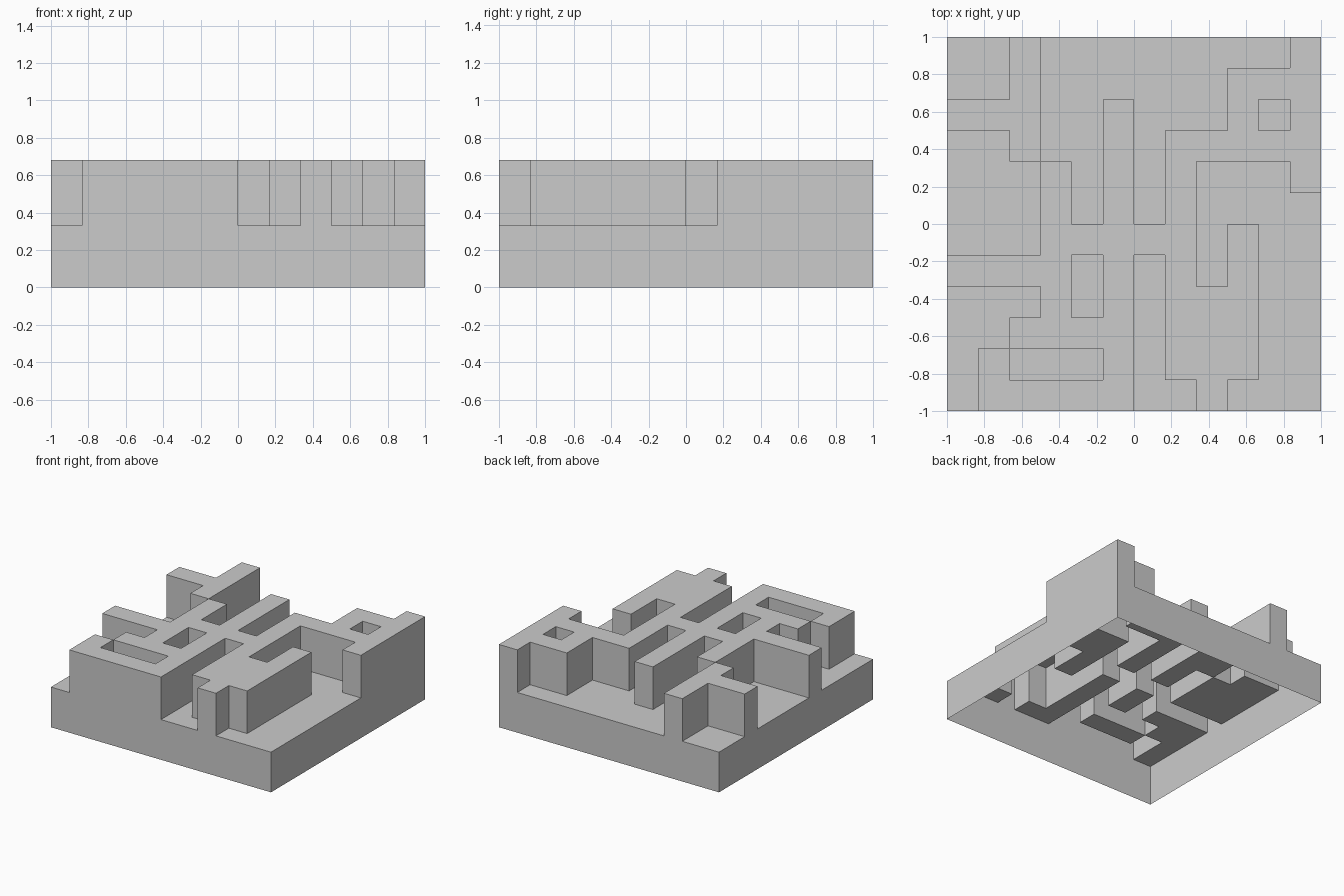
import bpy, bmesh

if "Cube" in bpy.data.objects:
    bpy.data.objects.remove(bpy.data.objects["Cube"])

BASE_Z, TOP_Z = 0.33, 0.68

# Plan of the raised maze, back row first, 12 x 12 cells
PLAN = [
    "..#........#",
    "..#......###",
    "###..#...#.#",
    "..#..#.#####",
    "...#.#.#...#",
    "...#.#.#....",
    "...#####.#..",
    "####.#.#.#..",
    "...#.#.###..",
    "..####.###..",
    ".#...#.###..",
    ".#####..#...",
]
N = len(PLAN)


def is_raised(face):
    c = face.calc_center_median()
    col = int((c.x + 1) * N / 2)
    row = int((1 - c.y) * N / 2)
    return PLAN[row][col] == "#"


def new_verts(result):
    return [g for g in result["geom"] if isinstance(g, bmesh.types.BMVert)]


bm = bmesh.new()

# Floor of the plate
bmesh.ops.create_grid(bm, x_segments=N, y_segments=N, size=1)
for v in bm.verts:
    v.co.z = BASE_Z
raised = [f for f in bm.faces if is_raised(f)]

# Outer skirt, open underneath
rim = [e for e in bm.edges if e.is_boundary]
for v in new_verts(bmesh.ops.extrude_edge_only(bm, edges=rim)):
    v.co.z = 0

# Raised walls, hollow from below
for v in new_verts(bmesh.ops.extrude_face_region(bm, geom=raised)):
    v.co.z = TOP_Z
leftover = [f for f in raised if f.is_valid and f.calc_center_median().z < TOP_Z - 0.01]
if leftover:
    bmesh.ops.delete(bm, geom=leftover, context="FACES")

# Merge cells into large flat faces
bmesh.ops.recalc_face_normals(bm, faces=bm.faces[:])
if max(bm.faces, key=lambda f: f.calc_center_median().z).normal.z < 0:
    bmesh.ops.reverse_faces(bm, faces=bm.faces[:])
bmesh.ops.dissolve_limit(bm, angle_limit=0.01, verts=bm.verts[:], edges=bm.edges[:])

mesh = bpy.data.meshes.new("maze_plate")
bm.to_mesh(mesh)
bm.free()
bpy.context.collection.objects.link(bpy.data.objects.new("maze_plate", mesh))
